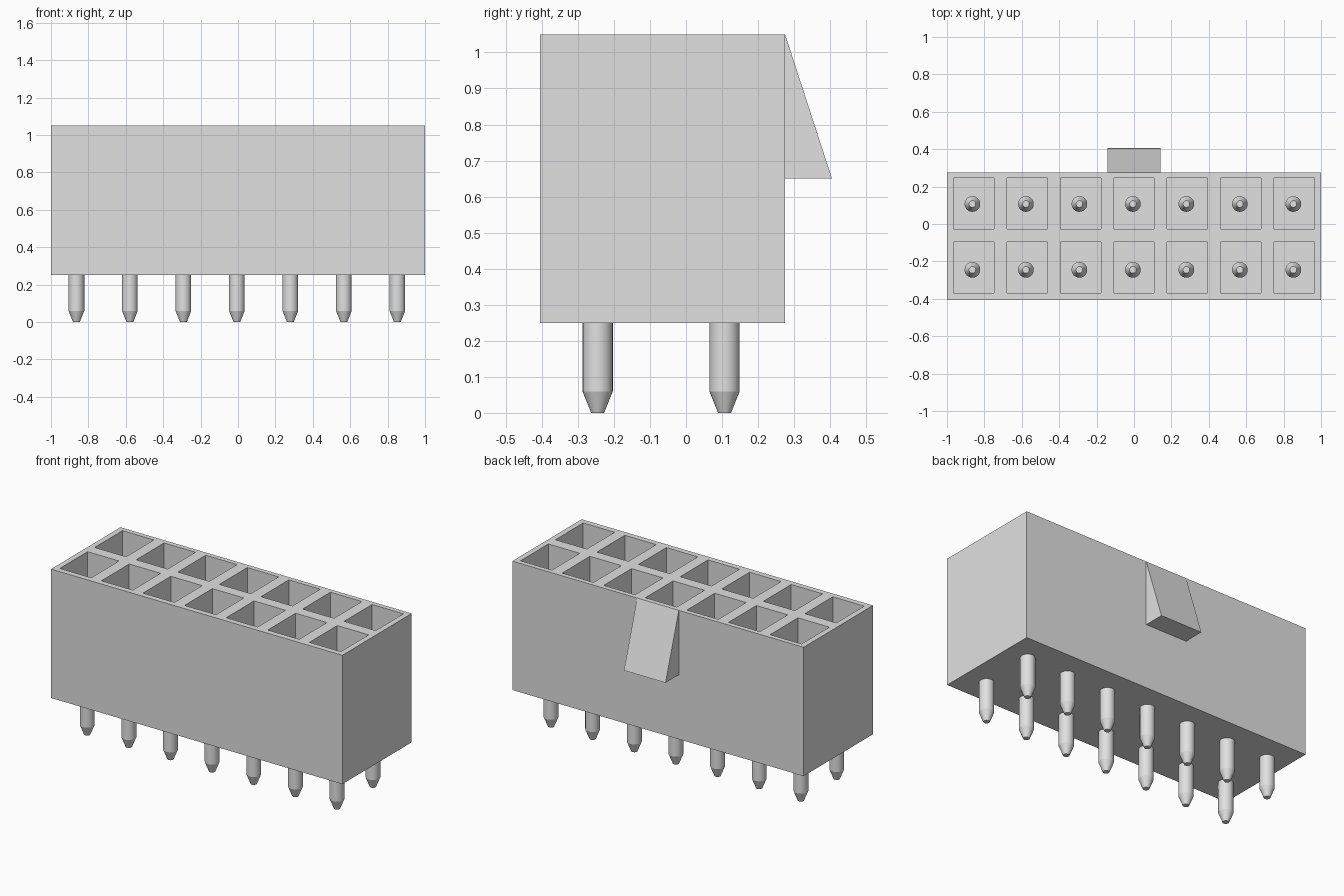
import bpy, bmesh, math
from mathutils import Vector

cube = bpy.data.objects.get("Cube")
if cube:
    bpy.data.objects.remove(cube, do_unlink=True)

# Single flat colour
grey = bpy.data.materials.new("light grey")
grey.use_nodes = True
grey.diffuse_color = (0.75, 0.75, 0.75, 1)
grey.node_tree.nodes["Principled BSDF"].inputs["Base Color"].default_value = (0.75, 0.75, 0.75, 1)


def finish_mesh(bm, name):
    bmesh.ops.recalc_face_normals(bm, faces=bm.faces[:])
    mesh = bpy.data.meshes.new(name)
    bm.to_mesh(mesh)
    bm.free()
    mesh.materials.append(grey)
    return mesh


def add_object(mesh, name, location=(0, 0, 0)):
    ob = bpy.data.objects.new(name, mesh)
    ob.location = location
    bpy.context.collection.objects.link(ob)
    return ob


BOTTOM, TOP, FLOOR = 0.25, 1.05, 0.38
COLUMNS, PITCH, HALF = 7, 0.2857, 0.108

# Housing: a top grid whose odd cells become sockets
xs = [-1.0]
for i in range(COLUMNS):
    c = (i - 3) * PITCH
    xs += [c - HALF, c + HALF]
xs.append(1.0)
ys = [-0.405, -0.37, -0.097, -0.028, 0.245, 0.275]

bm = bmesh.new()
grid = [[bm.verts.new((x, y, TOP)) for y in ys] for x in xs]
sockets = []
for i in range(len(xs) - 1):
    for j in range(len(ys) - 1):
        f = bm.faces.new((grid[i][j], grid[i + 1][j], grid[i + 1][j + 1], grid[i][j + 1]))
        if i % 2 and j % 2:
            sockets.append(f)

# Outer walls and base
rim = [e for e in bm.edges if e.is_boundary]
skirt = bmesh.ops.extrude_edge_only(bm, edges=rim)["geom"]
for v in skirt:
    if isinstance(v, bmesh.types.BMVert):
        v.co.z = BOTTOM
bmesh.ops.holes_fill(bm, edges=[e for e in bm.edges if e.is_boundary], sides=0)

# Sink the sockets
for f in bmesh.ops.extrude_discrete_faces(bm, faces=sockets)["faces"]:
    for v in f.verts:
        v.co.z = FLOOR
bmesh.ops.recalc_face_normals(bm, faces=bm.faces[:])
bmesh.ops.dissolve_limit(bm, angle_limit=0.01, verts=bm.verts[:], edges=bm.edges[:])
add_object(finish_mesh(bm, "housing"), "housing")

# Wedge-shaped latch on the back wall
bm = bmesh.new()
profile = [(0.275, TOP), (0.405, 0.65), (0.275, 0.65)]
side = bm.faces.new([bm.verts.new((-0.143, y, z)) for y, z in profile])
ext = bmesh.ops.extrude_face_region(bm, geom=[side], use_keep_orig=True)["geom"]
bmesh.ops.translate(bm, vec=(0.286, 0, 0), verts=[v for v in ext if isinstance(v, bmesh.types.BMVert)])
add_object(finish_mesh(bm, "latch_wedge"), "latch_wedge")

# Pin: round shaft, tapered at both ends
bm = bmesh.new()
profile = [(0, 0), (0.018, 0), (0.042, 0.06), (0.042, 0.79), (0.018, 0.85), (0, 0.85)]
verts = [bm.verts.new((r, 0, z)) for r, z in profile]
edges = [bm.edges.new(pair) for pair in zip(verts, verts[1:])]
bmesh.ops.spin(bm, geom=verts + edges, cent=(0, 0, 0), axis=(0, 0, 1),
               angle=math.tau, steps=24, use_merge=False)
bmesh.ops.remove_doubles(bm, verts=bm.verts[:], dist=0.0005)
pin_mesh = finish_mesh(bm, "pin")

pins = []
for row, y in (("front", -0.245), ("back", 0.107)):
    for i in range(COLUMNS):
        x = -0.006 + (i - 3) * 0.286
        pins.append(add_object(pin_mesh, f"{row}_pin_{i + 1}", (x, y, 0)))

# Smooth shafts with crisp taper edges
bpy.ops.object.select_all(action="DESELECT")
pins[0].select_set(True)
bpy.context.view_layer.objects.active = pins[0]
bpy.ops.object.shade_smooth_by_angle(angle=math.radians(20))
